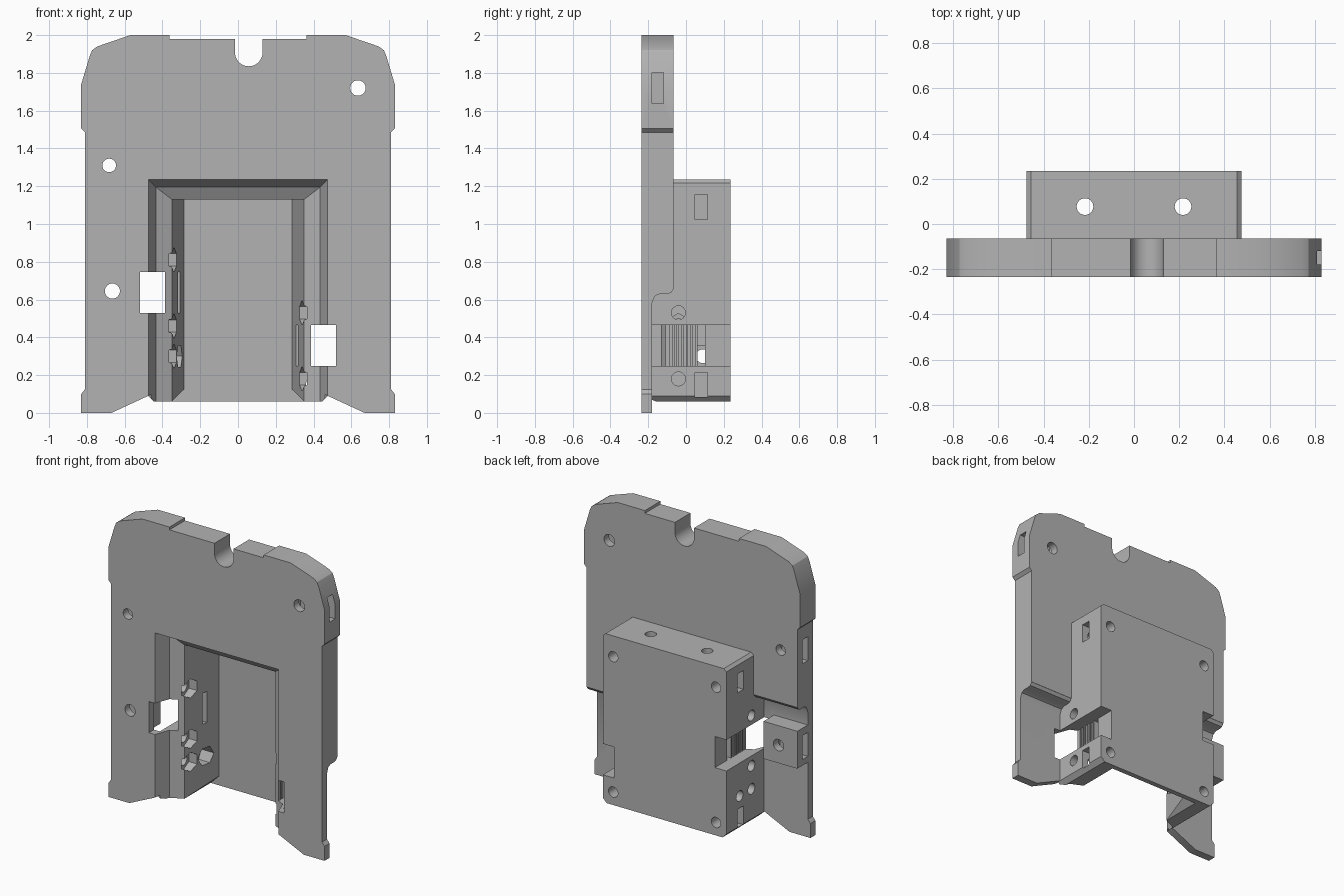
import bpy, bmesh
from math import cos, sin, pi
from mathutils import Vector

cube = bpy.data.objects.get("Cube")
if cube:
    bpy.data.objects.remove(cube, do_unlink=True)

grey = bpy.data.materials.new("plain grey")
grey.use_nodes = True
grey.diffuse_color = (0.45, 0.45, 0.45, 1)
grey.node_tree.nodes["Principled BSDF"].inputs["Base Color"].default_value = (0.45, 0.45, 0.45, 1)


def place(axis, p, d):
    """Point p of a profile, lifted by d along the axis."""
    u, v = p
    return {"x": (d, u, v), "y": (u, d, v), "z": (u, v, d)}[axis]


def loft(name, rings):
    """Closed solid through rings of equal point count."""
    bm = bmesh.new()
    rows = [[bm.verts.new(p) for p in ring] for ring in rings]
    n = len(rows[0])
    for a, b in zip(rows, rows[1:]):
        for i in range(n):
            bm.faces.new((a[i], a[(i + 1) % n], b[(i + 1) % n], b[i]))
    bm.faces.new(rows[0])
    bm.faces.new(rows[-1])
    bmesh.ops.recalc_face_normals(bm, faces=bm.faces)
    mesh = bpy.data.meshes.new(name)
    bm.to_mesh(mesh)
    bm.free()
    mesh.materials.append(grey)
    obj = bpy.data.objects.new(name, mesh)
    bpy.context.collection.objects.link(obj)
    return obj


def prism(name, axis, points, a, b):
    return loft(name, [[place(axis, p, d) for p in points] for d in (a, b)])


def block(name, x, y, z):
    return prism(name, "z", [(x[0], y[0]), (x[1], y[0]), (x[1], y[1]), (x[0], y[1])], *z)


def rod(name, axis, c, r, a, b, sides=24):
    ring = [(c[0] + r * cos(2 * pi * i / sides), c[1] + r * sin(2 * pi * i / sides))
            for i in range(sides)]
    return prism(name, axis, ring, a, b)


def combine(target, tool, operation="DIFFERENCE"):
    mod = target.modifiers.new("cut", "BOOLEAN")
    mod.operation = operation
    mod.solver = "EXACT"
    mod.object = tool
    bpy.context.view_layer.objects.active = target
    bpy.ops.object.modifier_apply(modifier=mod.name)
    bpy.data.objects.remove(tool, do_unlink=True)


def span(s, a, b):
    """Range a..b on side s, in rising order."""
    return sorted((s * a, s * b))


# Plate outline: half profile mirrored, raised shoulders beside a lower top edge
half = [(0.46, 0.097), (0.67, 0), (0.83, 0), (0.83, 0.1), (0.81, 0.125), (0.81, 1.485),
        (0.83, 1.505), (0.83, 1.74), (0.785, 1.89), (0.772, 1.92), (0.745, 1.94),
        (0.57, 2), (0.362, 2), (0.362, 1.98)]
body = prism("mounting_plate_with_housing", "y",
             half + [(-x, z) for x, z in reversed(half)], -0.235, -0.065)

# Round-bottomed notch in the top edge
arc = [(0.057 + 0.073 * cos(pi + pi * i / 16), 1.908 + 0.073 * sin(pi + pi * i / 16))
       for i in range(17)]
combine(body, prism("top_notch", "y", arc + [(0.13, 2.1), (-0.016, 2.1)], -0.3, 0))

# Thinned lower wings with a filleted step
for s, top in ((1, 0.63), (-1, 0.92)):
    step = [(-0.18, -0.1), (0.1, -0.1), (0.1, top + 0.025), (-0.066, top + 0.025),
            (-0.08, top + 0.005), (-0.1, top), (-0.14, top), (-0.165, top - 0.012),
            (-0.18, top - 0.05)]
    combine(body, prism("wing_relief", "x", step, *span(s, 0.46, 1)))

# Screw boss on one thin wing
combine(body, block("wing_boss", (-0.81, -0.55), (-0.2, -0.065), (0.52, 0.78)), "UNION")

# Rear housing with chamfered long edges
side = [(0.445, 0.06), (0.475, 0.09), (0.475, 1.217), (0.455, 1.235)]
combine(body, prism("housing", "y", side + [(-x, z) for x, z in reversed(side)],
                    -0.2, 0.235), "UNION")

# Tapering cavity, open to the front and bottom
stations = [(-0.25, 0.48, 1.24), (-0.13, 0.435, 1.195), (-0.09, 0.35, 1.13), (0.2, 0.285, 1.13)]
combine(body, loft("cavity", [[(-a, y, -0.1), (a, y, -0.1), (a, y, t), (-a, y, t)]
                              for y, a, t in stations]))

for s, mid in ((1, 0.357), (-1, 0.637)):
    z = (mid - 0.108, mid + 0.108)
    # Chamfer under the inner wall edge
    combine(body, prism("wall_chamfer", "y",
                        [(s * 0.2, 0.21), (s * 0.2, 0.03), (s * 0.38, 0.03)], -0.2, 0.2))
    # Clip window through wall and plate, with an inner slot
    combine(body, block("clip_window", span(s, 0.387, 0.52), (-0.3, 0.3), z))
    combine(body, block("clip_slot", span(s, 0.2, 0.45), (0.06, 0.1), z))
    # Ribbed floor of the window
    for i in range(6):
        y = -0.085 + i * 0.024
        combine(body, block("rib_groove", span(s, 0.372, 0.4), (y, y + 0.012), z))
    # Side screw holes with hexagonal nut pockets inside
    holes = [(-0.04, mid + 0.173), (-0.04, mid - 0.177)]
    if s < 0:
        holes += [(-0.04, 0.3), (0.09, 0.3)]
    for c in holes:
        combine(body, rod("side_hole", "x", c, 0.037, *span(s, 0.2, 0.6)))
        combine(body, rod("nut_pocket", "x", (c[0], c[1]), 0.066, *span(s, 0.2, 0.39), sides=6)
                if c[0] > 0 else
                prism("nut_pocket", "x",
                      [(c[0] + 0.066 * sin(k * pi / 3), c[1] + 0.066 * cos(k * pi / 3))
                       for k in range(6)], *span(s, 0.2, 0.39)))
    # Rear screw holes and their side nut slots
    for h in (1.09, 0.15):
        combine(body, rod("rear_hole", "y", (s * 0.395, h), 0.036, 0, 0.3))
        combine(body, block("nut_slot", span(s, 0.345, 0.6), (0.048, 0.115), (h - 0.065, h + 0.065)))
    # Holes in the housing roof
    combine(body, rod("roof_hole", "z", (s * 0.217, 0.077), 0.037, 1.05, 1.3))

# Plate screw holes with nut slots in the outer edges
for x, h, r in ((0.635, 1.72, 0.041), (-0.682, 1.31, 0.036), (-0.665, 0.645, 0.04)):
    s = 1 if x > 0 else -1
    combine(body, rod("plate_hole", "y", (x, h), r, -0.3, 0))
    combine(body, block("edge_slot", span(s, abs(x) - 0.07, 0.9), (-0.18, -0.12),
                        (h - 0.083, h + 0.083)))

bpy.ops.object.select_all(action="DESELECT")
body.select_set(True)
bpy.context.view_layer.objects.active = body
bpy.ops.object.shade_smooth_by_angle(angle=pi / 7)
